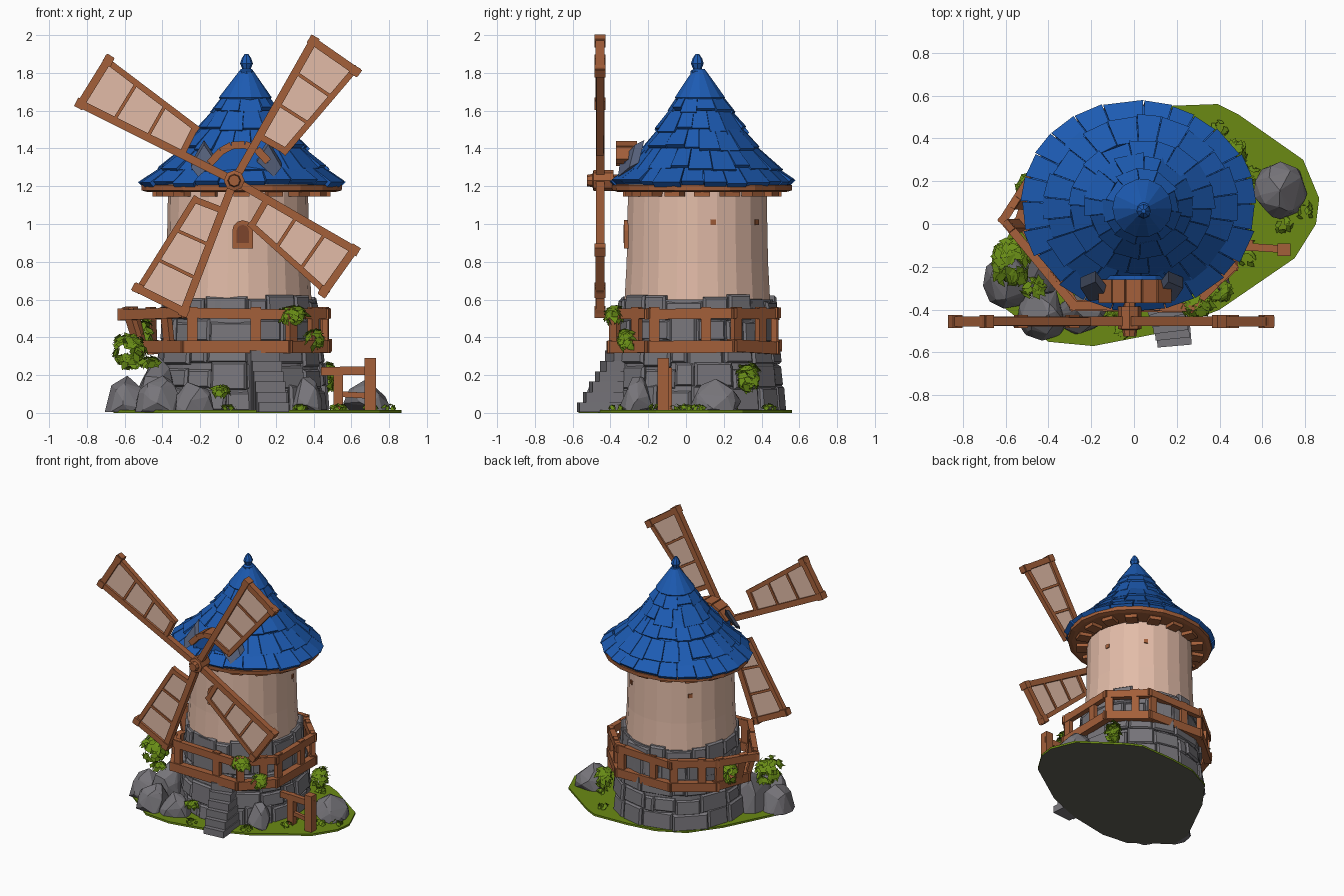
import bpy, bmesh, random
from math import sin, cos, radians, pi
from mathutils import Vector as V

random.seed(4)
rnd = random.uniform
if "Cube" in bpy.data.objects:
    bpy.data.objects.remove(bpy.data.objects["Cube"])


def material(name, r, g, b):
    m = bpy.data.materials.new(name)
    m.use_nodes = True
    m.diffuse_color = (r, g, b, 1)
    m.node_tree.nodes["Principled BSDF"].inputs["Base Color"].default_value = (r, g, b, 1)
    return m


BLUE = material("roof blue", 0.012, 0.105, 0.45)
WOOD = material("wood", 0.37, 0.115, 0.042)
DARKWOOD = material("dark wood", 0.2, 0.06, 0.025)
PLASTER = material("plaster", 0.76, 0.50, 0.39)
STONE = material("stone", 0.185, 0.178, 0.195)
SLATE = material("slate", 0.09, 0.115, 0.19)
GRASS = material("grass", 0.145, 0.255, 0.007)
LEAF = material("leaf", 0.14, 0.265, 0.008)
EARTH = material("earth", 0.12, 0.118, 0.09)
FLOOR = 0.005


# Parts are lofts through loops of points, gathered into one object
def loft(*loops):
    n = len(loops[0])
    faces = [tuple(range(n)), tuple(range((len(loops) - 1) * n, len(loops) * n))]
    for k in range(len(loops) - 1):
        for i in range(n):
            j = (i + 1) % n
            faces.append((k * n + i, k * n + j, k * n + n + j, k * n + n + i))
    return [p for l in loops for p in l], faces


def build(name, mat, parts, solid=True):
    verts, faces = [], []
    for vs, fs in parts:
        faces += [tuple(i + len(verts) for i in f) for f in fs]
        verts += vs
    me = bpy.data.meshes.new(name)
    me.from_pydata(verts, [], faces)
    if solid:
        bm = bmesh.new()
        bm.from_mesh(me)
        bmesh.ops.recalc_face_normals(bm, faces=bm.faces)
        bm.to_mesh(me)
        bm.free()
    me.materials.append(mat)
    ob = bpy.data.objects.new(name, me)
    bpy.context.collection.objects.link(ob)
    return ob


def beam(p, q, w, h, up=(0, 0, 1)):
    p, q, up = V(p), V(q), V(up)
    s = (q - p).cross(up).normalized() * w / 2
    u = up * h / 2
    return loft(*[[c - s - u, c + s - u, c + s + u, c - s + u] for c in (p, q)])


def ring(r, z, n, c=(0, 0)):
    return [V((c[0] + r * cos(2 * pi * i / n), c[1] + r * sin(2 * pi * i / n), z)) for i in range(n)]


def disc(r, y, n, x, z):
    return [V((x + r * cos(2 * pi * i / n), y, z + r * sin(2 * pi * i / n))) for i in range(n)]


# Ground plate with dark underside
edge = [(0.12, 0.55), (0.39, 0.56), (0.49, 0.51), (0.79, 0.3), (0.865, 0.12), (0.85, 0), (0.75, -0.16),
        (0.4, -0.4), (0.12, -0.51), (-0.19, -0.57), (-0.4, -0.55), (-0.66, -0.35), (-0.66, -0.2),
        (-0.46, 0.2), (-0.3, 0.42), (-0.1, 0.52)]
ground = build("ground", GRASS, [loft(*[[V((x, y, z)) for x, y in edge] for z in (0, 0.015)])])
ground.data.materials.append(EARTH)
for f in ground.data.polygons:
    f.material_index = int(f.normal.z < -0.5)

# Stone base: core and courses of bevelled blocks
C = V((0.01, 0.06, 0))
build("base_core", STONE, [loft(ring(0.445, FLOOR, 24, C), ring(0.415, 0.37, 24, C), ring(0.4, 0.6, 24, C))])


def stone_course(z0, z1, r0, r1, n):
    cuts = [2 * pi * (i + rnd(-0.33, 0.33)) / n for i in range(n)]
    cuts.append(cuts[0] + 2 * pi)
    parts = []
    for a, b in zip(cuts, cuts[1:]):
        top, low, bulge = z1 + rnd(-0.02, 0.02), max(FLOOR, z0 + rnd(-0.015, 0.015)), rnd(-0.008, 0.014)

        def face(off, g):
            return [C + V(((r + off) * cos(t), (r + off) * sin(t), z)) for t, r, z in (
                (a + g, r0, low + g / 3), (b - g, r0, low + g / 3), (b - g, r1, top - g / 3), (a + g, r1, top - g / 3))]
        parts.append(loft(face(-0.08, 0.004), face(bulge - 0.012, 0.004), face(bulge, 0.035)))
    return parts


courses = []
for z0, z1, r0, r1, n in ((0, 0.13, 0.465, 0.455, 15), (0.13, 0.25, 0.455, 0.445, 17), (0.25, 0.37, 0.445, 0.435, 16),
                          (0.37, 0.5, 0.42, 0.415, 17), (0.5, 0.61, 0.415, 0.408, 16)):
    courses += stone_course(z0, z1, r0, r1, n)
build("base_stones", STONE, courses)

# Plaster tower and its pegs
T = V((0, 0.06, 0))
build("tower_wall", PLASTER, [loft(ring(0.39, 0.58, 22, T), ring(0.378, 0.8, 22, T), ring(0.37, 1.21, 22, T))])
pegs = []
for deg in (13, 57, 135):
    d = V((cos(radians(deg)), sin(radians(deg)), 0))
    p = T + V((0, 0, 1.01))
    pegs.append(beam(p + d * 0.3, p + d * 0.378, 0.03, 0.03))
build("wall_pegs", WOOD, pegs)


# Arched front window
def arch(w, z0, z1, y):
    return [V((0.025 - w, y, z0)), V((0.025 + w, y, z0))] + [
        V((0.025 + w * cos(pi * i / 6), y, z1 - w + w * sin(pi * i / 6))) for i in range(7)]


build("window_frame", WOOD, [loft(arch(0.055, 0.87, 1.02, -0.28), arch(0.055, 0.87, 1.02, -0.328))])
build("window_panel", DARKWOOD, [loft(arch(0.033, 0.9, 0.995, -0.325), arch(0.033, 0.9, 0.995, -0.332))])

# Roof: inner cone, overlapping shingle rows, cap and finial
R = V((0.02, 0.085, 0))
prof = [(0.535, 1.215), (0.43, 1.3), (0.325, 1.4), (0.24, 1.5), (0.17, 1.6), (0.12, 1.68), (0.02, 1.83)]


def roof_point(t, r, z):
    k = (z - 1.2) / 0.63
    return R + V((r * cos(t) + 0.025 * k, r * sin(t) * (0.9 + 0.1 * k) - 0.015 * k, z))


def roof_ring(r, z, n=24):
    return [roof_point(2 * pi * i / n, r, z) for i in range(n)]


build("roof_cone", BLUE, [loft(*[roof_ring(r - 0.012, z) for r, z in prof])])
shingles = []
for row, n in enumerate((24, 22, 18, 14, 11)):
    (r0, z0), (r1, z1) = prof[row], prof[row + 1]
    cuts = [2 * pi * (i + row / 2 + rnd(-0.2, 0.2)) / n for i in range(n)]
    cuts.append(cuts[0] + 2 * pi)
    for a, b in zip(cuts, cuts[1:]):
        drop, lift, g = rnd(-0.1, 0.3) if row else rnd(-0.07, 0.1), rnd(0.004, 0.016), 0.005
        rb, zb = r0 + (r0 - r1) * drop, z0 - (z1 - z0) * drop
        shingles.append(loft(*[[roof_point(a + g, r - 0.012, z - 0.012), roof_point(b - g, r - 0.012, z - 0.012),
                                roof_point(b - g, r + th, z + th), roof_point(a + g, r + th, z + th)]
                               for r, z, th in ((rb, zb, lift), (r1, z1, 0.002))]))
build("roof_shingles", BLUE, shingles)
build("roof_cap", BLUE, [loft(roof_ring(0.13, 1.655, 14), roof_ring(0.14, 1.67, 14), roof_ring(0.085, 1.745, 14),
                              roof_ring(0.03, 1.82, 14))])
A = (0.045, 0.06)
build("finial", BLUE, [loft(*[ring(r, z, 8, A) for r, z in (
    (0.036, 1.79), (0.036, 1.81), (0.022, 1.82), (0.034, 1.85), (0.026, 1.875), (0.01, 1.9))])])

# Eave ring with brackets below
build("eave_ring", WOOD, [loft(*[roof_ring(r, z, 20) for r, z in ((0.5, 1.17), (0.53, 1.178), (0.53, 1.206))])])
brackets = []
for i in range(16):
    t = 2 * pi * i / 16
    brackets.append(beam(roof_point(t, 0.38, 1.165), roof_point(t, 0.47, 1.165), 0.085, 0.04))
build("eave_brackets", WOOD, brackets)

# Dormer hood over the axle: wooden arch with curled slate sides
hood = [V((x, 0, z)) for x, z in ((-0.15, 1.32), (-0.09, 1.385), (-0.035, 1.415), (0.035, 1.42),
                                  (0.1, 1.395), (0.16, 1.33))]
arch_parts = []
for p, q in zip(hood, hood[1:]):
    n = (q - p).cross(V((0, 1, 0))).normalized() * 0.02
    arch_parts.append(loft(*[[e - n + V((0, -0.37, 0)), e + n + V((0, -0.37, 0)), e + n + V((0, -0.26, 0)),
                              e - n + V((0, -0.26, 0))] for e in (p, q)]))
build("dormer_hood", WOOD, arch_parts)
sides = []
for m in (-1, 1):
    sides.append(loft(*[[V((m * x - 0.01, y + dy, z + dz)) for x, y, z in path] for path, dy, dz in (
        (((0.11, -0.35, 1.33), (0.2, -0.36, 1.25), (0.24, -0.3, 1.3), (0.17, -0.27, 1.42)), 0, 0),
        (((0.11, -0.35, 1.33), (0.2, -0.36, 1.25), (0.24, -0.3, 1.3), (0.17, -0.27, 1.42)), 0.05, 0.025))]))
build("dormer_sides", SLATE, sides)
front = hood + [V((0.16, 0, 1.24)), V((-0.15, 0, 1.24))]
build("dormer_front", BLUE, [loft([p + V((0, -0.325, 0)) for p in front], [p + V((0, -0.24, 0)) for p in front])])

# Hub, axle and four sails
H = V((-0.02, -0.455, 1.23))
build("axle", WOOD, [loft(disc(0.032, -0.42, 8, H.x, H.z), disc(0.032, -0.1, 8, H.x, H.z))])
build("hub", WOOD, [loft(*[disc(r, y, 8, H.x, H.z) for r, y in (
    (0.055, -0.385), (0.055, -0.49), (0.035, -0.495), (0.03, -0.525))])])
frames, panels = [], []
Y = (0, 1, 0)
for deg, inner, outer in ((60.5, 0.27, 0.865), (153.5, 0.31, 0.925), (249, 0.17, 0.76), (330, 0.2, 0.75)):
    d = V((cos(radians(deg)), 0, sin(radians(deg))))
    s = V((d.z, 0, -d.x))
    a, b = H + d * inner, H + d * (outer - 0.015)
    c, e = b + s * 0.27 - d * 0.03, a + s * 0.155
    frames.append(beam(H, b + d * 0.025, 0.042, 0.045, Y))
    frames.append(beam(e - d * 0.02, c + d * 0.025, 0.032, 0.036, Y))
    frames += [beam(b - s * 0.025, c + s * 0.03, 0.042, 0.046, Y), beam(a, e, 0.034, 0.04, Y)]
    for k in (0.34, 0.67):
        frames.append(beam(a.lerp(b, k), e.lerp(c, k), 0.018, 0.03, Y))
    for p in (b, c):
        frames.append(beam(p - d * 0.025, p + d * 0.025, 0.05, 0.06, Y))
    panels.append(loft(*[[p + V((0, y, 0)) for p in (a, b, c, e)] for y in (-0.006, 0.006)]))
build("sail_frames", WOOD, frames)
build("sail_cloths", PLASTER, panels)

# Balcony railing around the base, flared out at one corner
corners = [(-0.61, 0.02), (-0.28, -0.38), (0.27, -0.39), (0.46, -0.2), (0.465, 0.25), (0.25, 0.465),
           (-0.2, 0.475), (-0.45, 0.27)]
low_corners = [(-0.53, 0.02)] + corners[1:]
rails = []


def rail_ends(loop, i, z):
    return V((*loop[i], z)), V((*loop[(i + 1) % len(loop)], z))


for i in range(len(corners)):
    lo, hi = rail_ends(low_corners, i, 0.35), rail_ends(corners, i, 0.525)
    for (p, q), w, h in ((lo, 0.05, 0.065), (hi, 0.04, 0.055)):
        ext = (q - p).normalized() * 0.02 + V((0, 0, rnd(-0.008, 0.008)))
        rails.append(beam(p - ext, q + ext, w, h))
    for k in (0.07, 0.68):
        p, q = lo[0].lerp(lo[1], k), hi[0].lerp(hi[1], k)
        rails.append(beam(p - V((0, 0, 0.03)), q + V((0, 0, 0.035)), 0.032, 0.055, (hi[1] - hi[0]).normalized()))
build("balcony_railing", WOOD, rails)

# Front steps
steps = []
for i in range(6):
    x, y, z = 0.19 - i * 0.009, -0.57 + i * 0.033, 0.055 * (i + 1)
    h = z - FLOOR
    steps.append(beam((x, y, FLOOR + h / 2), (x - 0.02, -0.34, FLOOR + h / 2), 0.16, h))
build("front_steps", STONE, steps)

# Small side fence
build("side_fence", WOOD, [beam((0.7, -0.12, FLOOR), (0.7, -0.12, 0.29), 0.06, 0.06, Y),
                           beam((0.53, -0.1, FLOOR), (0.53, -0.1, 0.24), 0.05, 0.05, Y),
                           beam((0.44, -0.1, 0.22), (0.73, -0.12, 0.225), 0.035, 0.045),
                           beam((0.53, -0.1, 0.1), (0.7, -0.12, 0.09), 0.025, 0.03)])


# Boulders from hulls of random points
def boulder(name, x, y, sx, sy, h):
    bm = bmesh.new()
    for _ in range(30):
        d = V((rnd(-1, 1), rnd(-1, 1), rnd(-0.4, 1))).normalized()
        bm.verts.new((x + d.x * sx, y + d.y * sy, max(FLOOR, d.z * h)))
    hull = bmesh.ops.convex_hull(bm, input=bm.verts)
    bmesh.ops.delete(bm, geom=list(set(hull["geom_interior"])), context="VERTS")
    ob = build(name, STONE, [])
    bm.to_mesh(ob.data)
    bm.free()


for i, spec in enumerate(((-0.59, -0.27, 0.12, 0.13, 0.2), (-0.42, -0.42, 0.13, 0.13, 0.2), (-0.44, -0.2, 0.12, 0.16, 0.31),
                          (-0.24, -0.42, 0.12, 0.1, 0.17), (0.68, 0.16, 0.13, 0.14, 0.18), (0.36, -0.26, 0.09, 0.09, 0.2))):
    boulder(f"boulder_{i + 1}", *spec)


# Leafy bushes and grass tufts: leaves face outward and up
def foliage(name, x, y, z, sx, sy, sz, count, size):
    leaves = []
    for _ in range(count):
        d = V((rnd(-1, 1), rnd(-1, 1), rnd(-0.7, 1))).normalized()
        p = V((x, y, z)) + V((d.x * sx, d.y * sy, d.z * sz)) * rnd(0.6, 0.85)
        n = (d + V((rnd(-0.4, 0.4), rnd(-0.4, 0.4), 0.6))).normalized()
        l = n.cross(V((rnd(-1, 1), rnd(-1, 1), rnd(-1, 1)))).normalized()
        s, l = n.cross(l) * size * 0.3, l * size / 2
        leaves.append(([p - l, p - s, p + l, p + s], [(0, 1, 2, 3)]))
    build(name, LEAF, leaves, solid=False)


for i, (x, y, z, sx, sy, sz, count) in enumerate((
        (-0.58, -0.18, 0.33, 0.11, 0.14, 0.12, 130), (0.29, -0.38, 0.52, 0.09, 0.06, 0.06, 70),
        (0.4, -0.31, 0.39, 0.06, 0.06, 0.07, 50), (0.47, 0.33, 0.19, 0.06, 0.07, 0.1, 80),
        (-0.5, 0.17, 0.42, 0.05, 0.07, 0.1, 60), (-0.1, -0.43, 0.12, 0.06, 0.03, 0.03, 24),
        (-0.47, -0.3, 0.27, 0.06, 0.06, 0.03, 24))):
    foliage(f"bush_{i + 1}", x, y, z, sx, sy, sz, count, 0.07)
for i, (x, y) in enumerate(((0.4, 0.44), (0.52, -0.06), (0.53, -0.16), (0.8, 0.06), (0.55, 0.23), (0.33, -0.37),
                            (-0.05, -0.5), (0.7, 0.0))):
    foliage(f"grass_tuft_{i + 1}", x, y, 0.03, 0.05, 0.05, 0.02, 16, 0.04)
